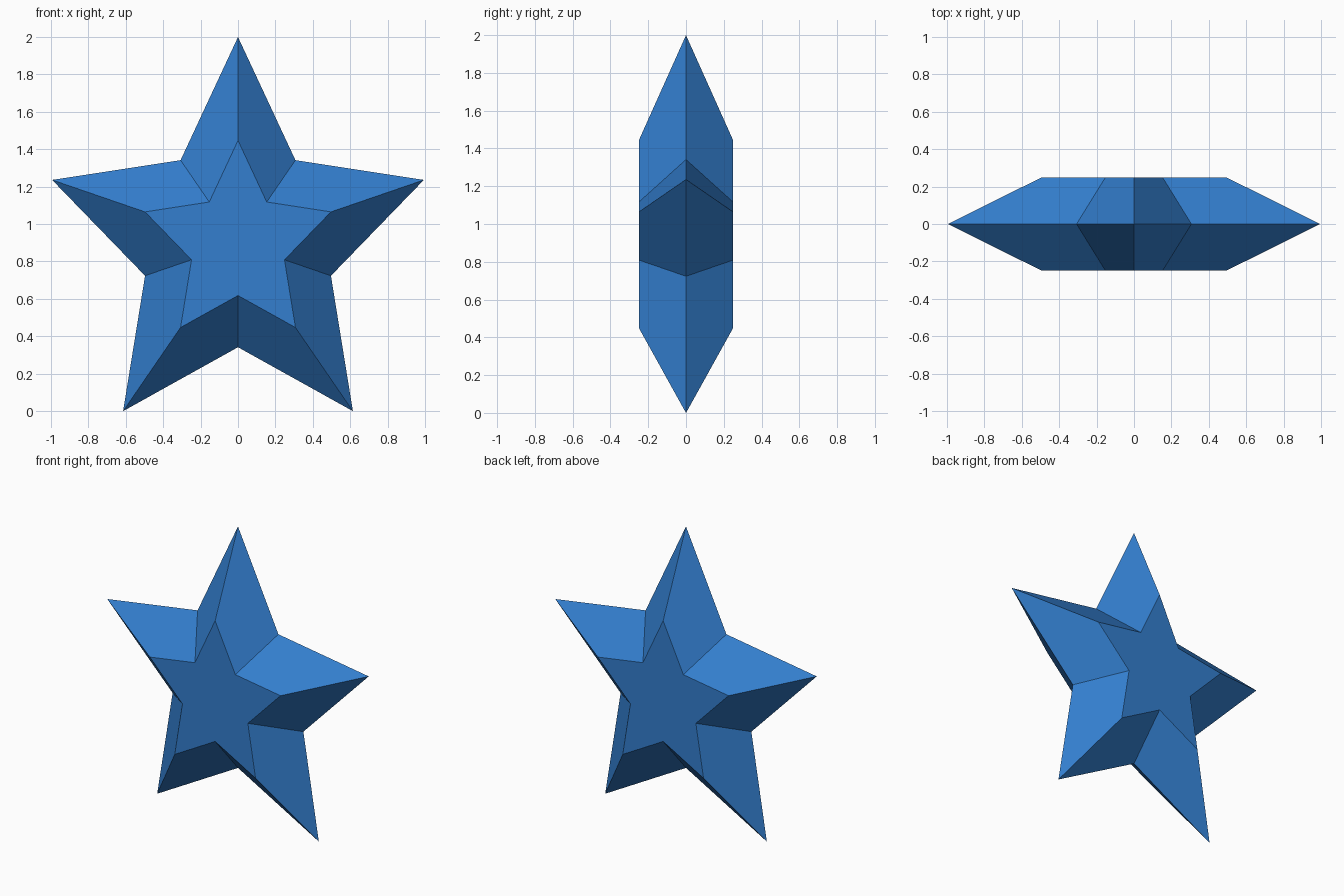
import bpy, bmesh, math

if "Cube" in bpy.data.objects:
    bpy.data.objects.remove(bpy.data.objects["Cube"])

R_X, R_Z = 1.045, 1.1056      # outer radii of the star
CENTRE_Z = 0.894
HALF_DEPTH = 0.248

blue = bpy.data.materials.new("blue")
blue.diffuse_color = (0.033, 0.21, 0.62, 1)
blue.use_nodes = True
blue.node_tree.nodes["Principled BSDF"].inputs["Base Color"].default_value = blue.diffuse_color

bm = bmesh.new()


def star_ring(scale, y):
    """Ten-point star outline, alternating tips and notches."""
    ring = []
    for i in range(10):
        a = i * math.pi / 5
        r = scale * (1 if i % 2 == 0 else 0.5)
        ring.append(bm.verts.new((R_X * r * math.sin(a), y,
                                  CENTRE_Z + R_Z * r * math.cos(a))))
    return ring


# Wide middle outline, with half-size flat stars at front and back
middle = star_ring(1.0, 0)
for y in (-HALF_DEPTH, HALF_DEPTH):
    flat = star_ring(0.5, y)
    bm.faces.new(flat)
    for i in range(10):
        j = (i + 1) % 10
        bm.faces.new((middle[i], middle[j], flat[j], flat[i]))

bmesh.ops.recalc_face_normals(bm, faces=bm.faces)
mesh = bpy.data.meshes.new("star")
bm.to_mesh(mesh)
bm.free()
mesh.materials.append(blue)
star = bpy.data.objects.new("star", mesh)
bpy.context.collection.objects.link(star)
